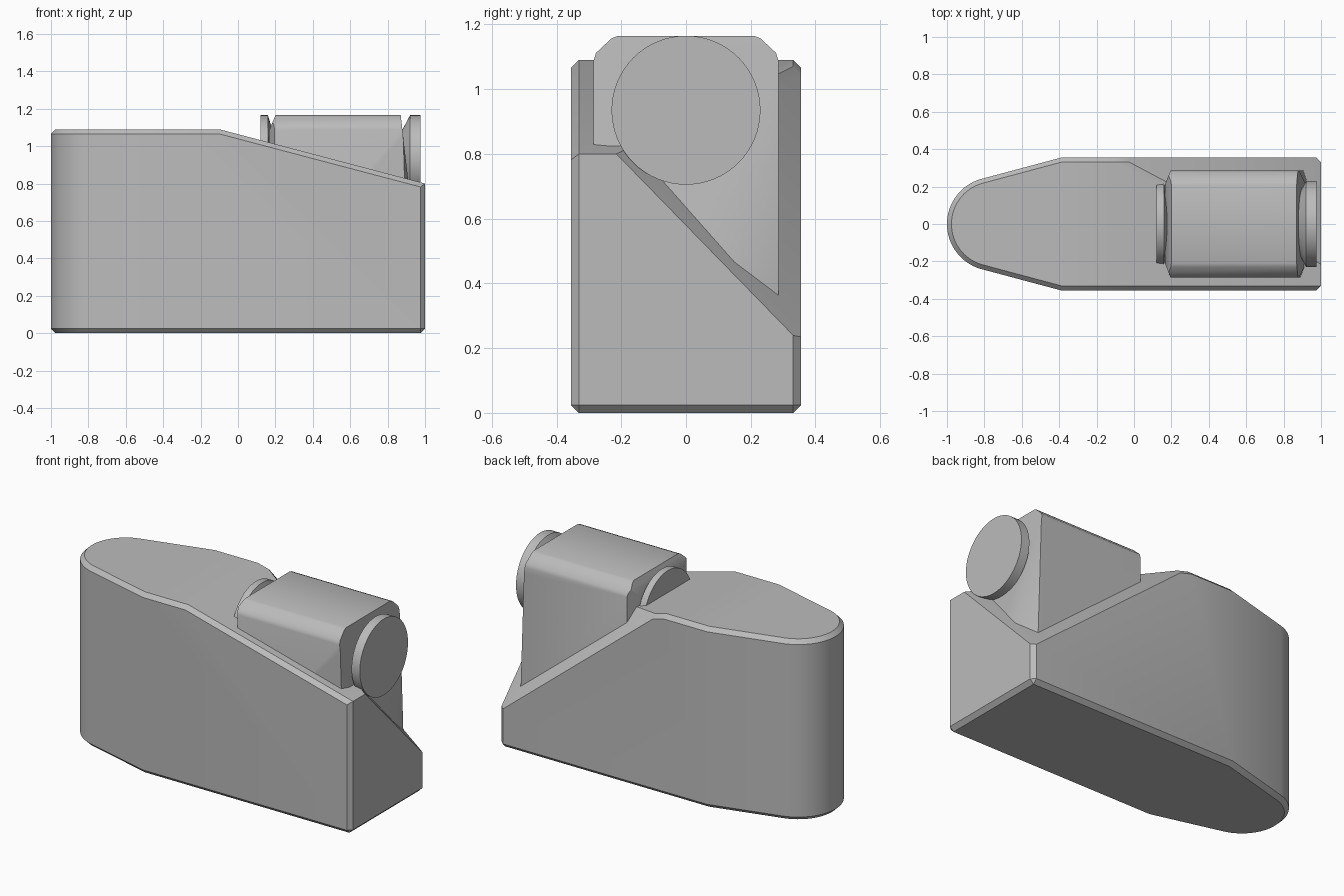
import bpy, bmesh
from math import radians, sin, cos, pi
from mathutils import Vector

old = bpy.data.objects.get("Cube")
if old:
    bpy.data.objects.remove(old, do_unlink=True)

GREY = (0.5, 0.5, 0.5, 1)
mat = bpy.data.materials.new("plain grey")
mat.use_nodes = True
mat.diffuse_color = GREY
mat.node_tree.nodes["Principled BSDF"].inputs["Base Color"].default_value = GREY


def finish(name, bm):
    bmesh.ops.recalc_face_normals(bm, faces=bm.faces[:])
    mesh = bpy.data.meshes.new(name)
    bm.to_mesh(mesh)
    bm.free()
    mesh.materials.append(mat)
    ob = bpy.data.objects.new(name, mesh)
    bpy.context.collection.objects.link(ob)
    bpy.ops.object.select_all(action="DESELECT")
    ob.select_set(True)
    bpy.context.view_layer.objects.active = ob
    bpy.ops.object.shade_smooth_by_angle(angle=radians(30))
    return ob


def prism(points, offset):
    """Extrude a closed 3D outline along an offset."""
    bm = bmesh.new()
    base = bm.faces.new([bm.verts.new(p) for p in points])
    top = bmesh.ops.extrude_face_region(bm, geom=[base], use_keep_orig=True)["geom"]
    bmesh.ops.translate(bm, vec=offset, verts=[g for g in top if isinstance(g, bmesh.types.BMVert)])
    bmesh.ops.recalc_face_normals(bm, faces=bm.faces[:])
    return bm


def cut(bm, a, b, c, inside):
    """Slice along the plane through three points, keeping the inside part."""
    a, b, c = Vector(a), Vector(b), Vector(c)
    n = (b - a).cross(c - a).normalized()
    if n.dot(Vector(inside) - a) > 0:
        n = -n
    geom = bm.verts[:] + bm.edges[:] + bm.faces[:]
    res = bmesh.ops.bisect_plane(bm, geom=geom, plane_co=a, plane_no=n, clear_outer=True, dist=1e-5)
    edges = [g for g in res["geom_cut"] if isinstance(g, bmesh.types.BMEdge)]
    bmesh.ops.edgeloop_fill(bm, edges=edges)
    bmesh.ops.recalc_face_normals(bm, faces=bm.faces[:])


# Body: boat-shaped block with a rounded end
R, TILT, STEPS = 0.25, radians(106), 32
arc = [(-1 + R + R * cos(t), R * sin(t), 0)
       for t in (TILT + (2 * pi - 2 * TILT) * i / STEPS for i in range(STEPS + 1))]
outline = [(1, 0.355, 0), (-0.39, 0.355, 0)] + arc + [(-0.39, -0.355, 0), (1, -0.355, 0)]
bm = prism(outline, (0, 0, 1.09))
# gentle slope down towards the square end
cut(bm, (-0.1, 0, 1.09), (-0.1, 1, 1.09), (1, 0, 0.80), (0, 0, 0))


def chamfered(e):
    if len(e.link_faces) != 2 or e.calc_face_angle() < radians(60):
        return False
    a, b = (v.co for v in e.verts)
    across_top = min(a.x, b.x) > 0.99 and min(a.z, b.z) > 0.7 
    return not across_top


bmesh.ops.bevel(bm, geom=[e for e in bm.edges if chamfered(e)], offset=0.024,
                offset_type="OFFSET", segments=1, affect="EDGES")
# steep diagonal slope across the back corner
cut(bm, (-0.08, 0.355, 1.09), (1, 0.355, 0.215), (1, -0.215, 0.80), (0, 0, 0))
finish("body", bm)

# Housing: rounded shoulders, slanted ends
half = [(0.285, 0.28), (0.285, 1.09), (0.278, 1.112), (0.23, 1.157), (0.21, 1.165)]
section = [(0.165, y, z) for y, z in half] + [(0.165, -y, z) for y, z in reversed(half)]
bm = prism(section, (0.85, 0, 0))
mid = (0.5, 0, 0.7)
cut(bm, (0.87, 0, 1.165), (0.87, 1, 1.165), (0.95, 0, 0.47), mid)
cut(bm, (0.20, 0, 1.165), (0.20, 1, 1.165), (0.165, 0, 1.08), mid)
for s in (1, -1):
    cut(bm, (0.195, s * 0.285, 0.5), (0.195, s * 0.285, 1), (0.165, s * 0.21, 1), mid)
    # facet that widens downwards at the outer end
    cut(bm, (0.883, s * 0.285, 1.05), (0.95, s * 0.15, 0.47), (0.905, s * 0.285, 0.37), mid)
finish("housing", bm)


def lathe_disc(name, profile):
    """Spin an (x, radius) profile round the housing axis."""
    bm = bmesh.new()
    n = 64
    rings = [[bm.verts.new((x, r * cos(2 * pi * i / n), 0.935 + r * sin(2 * pi * i / n)))
              for i in range(n)] for x, r in profile]
    for a, b in zip(rings, rings[1:]):
        for i in range(n):
            j = (i + 1) % n
            bm.faces.new((a[i], a[j], b[j], b[i]))
    bm.faces.new(rings[0])
    bm.faces.new(rings[-1])
    finish(name, bm)


# End discs with tapered backs
lathe_disc("outer_disc", [(0.975, 0.23), (0.92, 0.23), (0.88, 0.155), (0.84, 0.155)])
lathe_disc("inner_disc", [(0.12, 0.23), (0.16, 0.23), (0.18, 0.165), (0.23, 0.165)])
